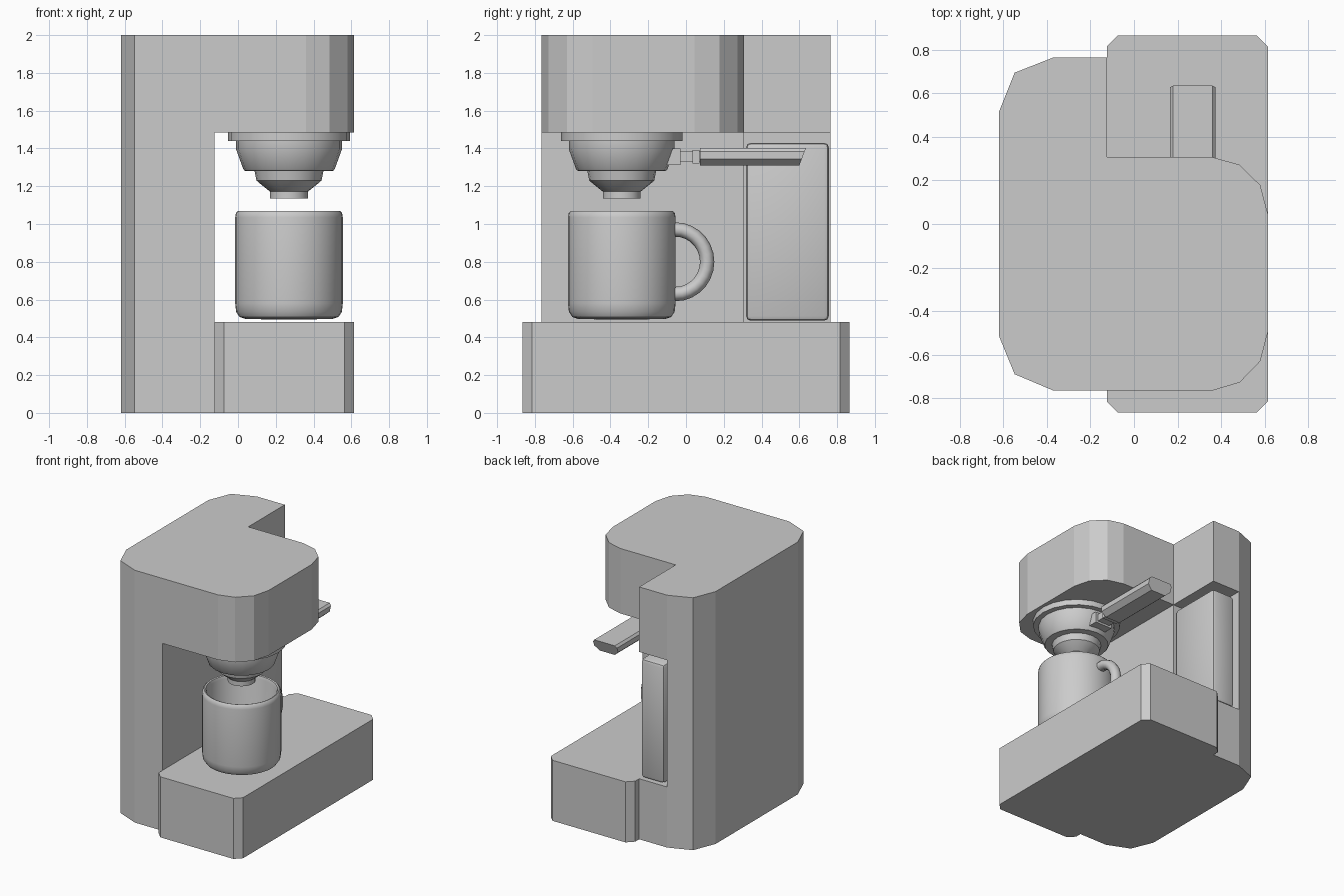
import bpy, bmesh
from math import pi, sin, cos, radians

if "Cube" in bpy.data.objects:
    bpy.data.objects.remove(bpy.data.objects["Cube"])

CX, CY = 0.27, -0.34   # brewing axis shared by group head and mug


def finish(name, bm, smooth=None):
    bmesh.ops.recalc_face_normals(bm, faces=bm.faces)
    me = bpy.data.meshes.new(name)
    bm.to_mesh(me)
    bm.free()
    ob = bpy.data.objects.new(name, me)
    bpy.context.collection.objects.link(ob)
    bpy.ops.object.select_all(action='DESELECT')
    ob.select_set(True)
    bpy.context.view_layer.objects.active = ob
    if smooth:
        bpy.ops.object.shade_smooth_by_angle(angle=radians(smooth))
    return ob


def extrude(name, pts, vec, smooth=None):
    """Closed 3D outline pushed along vec."""
    bm = bmesh.new()
    f = bm.faces.new([bm.verts.new(p) for p in pts])
    r = bmesh.ops.extrude_face_region(bm, geom=[f])
    bmesh.ops.translate(bm, vec=vec, verts=[v for v in r['geom'] if isinstance(v, bmesh.types.BMVert)])
    return finish(name, bm, smooth)


def box(name, lo, hi):
    pts = [(lo[0], lo[1], lo[2]), (hi[0], lo[1], lo[2]), (hi[0], hi[1], lo[2]), (lo[0], hi[1], lo[2])]
    return extrude(name, pts, (0, 0, hi[2] - lo[2]))


def bevel(ob, width, segments):
    m = ob.modifiers.new('bevel', 'BEVEL')
    m.width, m.segments = width, segments
    bpy.context.view_layer.objects.active = ob
    bpy.ops.object.modifier_apply(modifier=m.name)


def cut(ob, cutter):
    m = ob.modifiers.new('cut', 'BOOLEAN')
    m.operation, m.solver, m.object = 'DIFFERENCE', 'EXACT', cutter
    bpy.context.view_layer.objects.active = ob
    bpy.ops.object.modifier_apply(modifier=m.name)
    bpy.data.objects.remove(cutter)


def lathe(name, profile, n, smooth=35):
    """Spin an (r, z) profile around the brewing axis; ends are capped."""
    bm = bmesh.new()
    rings = [[bm.verts.new((CX + r * cos(2 * pi * i / n), CY + r * sin(2 * pi * i / n), z))
              for i in range(n)] for r, z in profile]
    for a, b in zip(rings, rings[1:]):
        for i in range(n):
            j = (i + 1) % n
            bm.faces.new((a[i], a[j], b[j], b[i]))
    bm.faces.new(rings[0])
    bm.faces.new(rings[-1])
    return finish(name, bm, smooth)


# Machine body: full plan outline, then the cup bay and tank recess are cut away
plan = [(-0.37, -0.765), (0.36, -0.765), (0.485, -0.728), (0.58, -0.63), (0.615, -0.495),
        (0.615, 0.045), (0.58, 0.178), (0.485, 0.272), (0.36, 0.307), (-0.125, 0.307),
        (-0.125, 0.765), (-0.37, 0.765), (-0.548, 0.695), (-0.62, 0.515),
        (-0.62, -0.515), (-0.548, -0.69)]
body = extrude('machine_body', [(x, y, 0) for x, y in plan], (0, 0, 2))
cut(body, box('bay_cutter', (-0.125, -1, -0.2), (1, 1, 1.485)))
cut(body, box('recess_cutter', (-0.37, 0.305, 0.48), (0, 1, 1.485)))

# Base block with chamfered corners
c = 0.05
x0, x1, y1 = -0.125, 0.615, 0.865
extrude('base', [(x0 + c, -y1, 0), (x1 - c, -y1, 0), (x1, -y1 + c, 0), (x1, y1 - c, 0),
                 (x1 - c, y1, 0), (x0 + c, y1, 0), (x0, y1 - c, 0), (x0, -y1 + c, 0)], (0, 0, 0.48))

# Water tank standing in the recess
tank = box('water_tank', (-0.335, 0.318, 0.488), (-0.13, 0.756, 1.43))
bevel(tank, 0.025, 2)
bpy.ops.object.shade_smooth_by_angle(angle=radians(40))

# Group head flange, filter bowl and spout
lathe('group_flange', [(0.322, 1.488), (0.322, 1.44)], 20)
lathe('filter_bowl', [(0.28, 1.445), (0.28, 1.395), (0.242, 1.29), (0.235, 1.282),
                      (0.182, 1.28), (0.172, 1.23), (0.155, 1.215), (0.105, 1.175),
                      (0.1, 1.172), (0.1, 1.135)], 20)

# Filter handle: bracket, neck and flat grip with a slanted end
box('handle_bracket', (CX - 0.075, -0.16, 1.312), (CX + 0.075, -0.028, 1.4))
box('handle_collar', (CX - 0.065, 0.035, 1.32), (CX + 0.065, 0.072, 1.392))
box('handle_neck', (CX - 0.055, -0.035, 1.328), (CX + 0.055, 0.08, 1.384))
section = [(-0.065, 1.31), (0.065, 1.31), (0.105, 1.345), (0.105, 1.385),
           (0.09, 1.402), (-0.09, 1.402), (-0.105, 1.385), (-0.105, 1.345)]
grip = extrude('handle_grip', [(CX + x, 0.075, z) for x, z in section], (0, 0.525, 0), 30)
for v in grip.data.vertices:
    if v.co.y > 0.3:
        v.co.y += (v.co.z - 1.31) * 0.38

# Mug: rounded foot, thin wall, hollow inside
lathe('mug', [(0.1, 0.495), (0.23, 0.497), (0.262, 0.508), (0.28, 0.535), (0.285, 0.58),
              (0.285, 1.035), (0.281, 1.058), (0.27, 1.07), (0.259, 1.066), (0.252, 1.045),
              (0.25, 0.6), (0.235, 0.56), (0.2, 0.545)], 32)

# Mug handle: half ring of round tube
bm = bmesh.new()
rings, n, m = [], 14, 10
for k in range(n + 1):
    t = -pi / 2 + pi * k / n
    rings.append([])
    for i in range(m):
        a = 2 * pi * i / m
        r = 0.172 + 0.038 * cos(a)
        y = -0.06 + r * cos(t) - (0.02 if k in (0, n) else 0)
        rings[-1].append(bm.verts.new((CX + 0.042 * sin(a), y, 0.8 + r * sin(t))))
for a, b in zip(rings, rings[1:]):
    for i in range(m):
        bm.faces.new((a[i], a[(i + 1) % m], b[(i + 1) % m], b[i]))
bm.faces.new(rings[0])
bm.faces.new(rings[-1])
finish('mug_handle', bm, 50)
